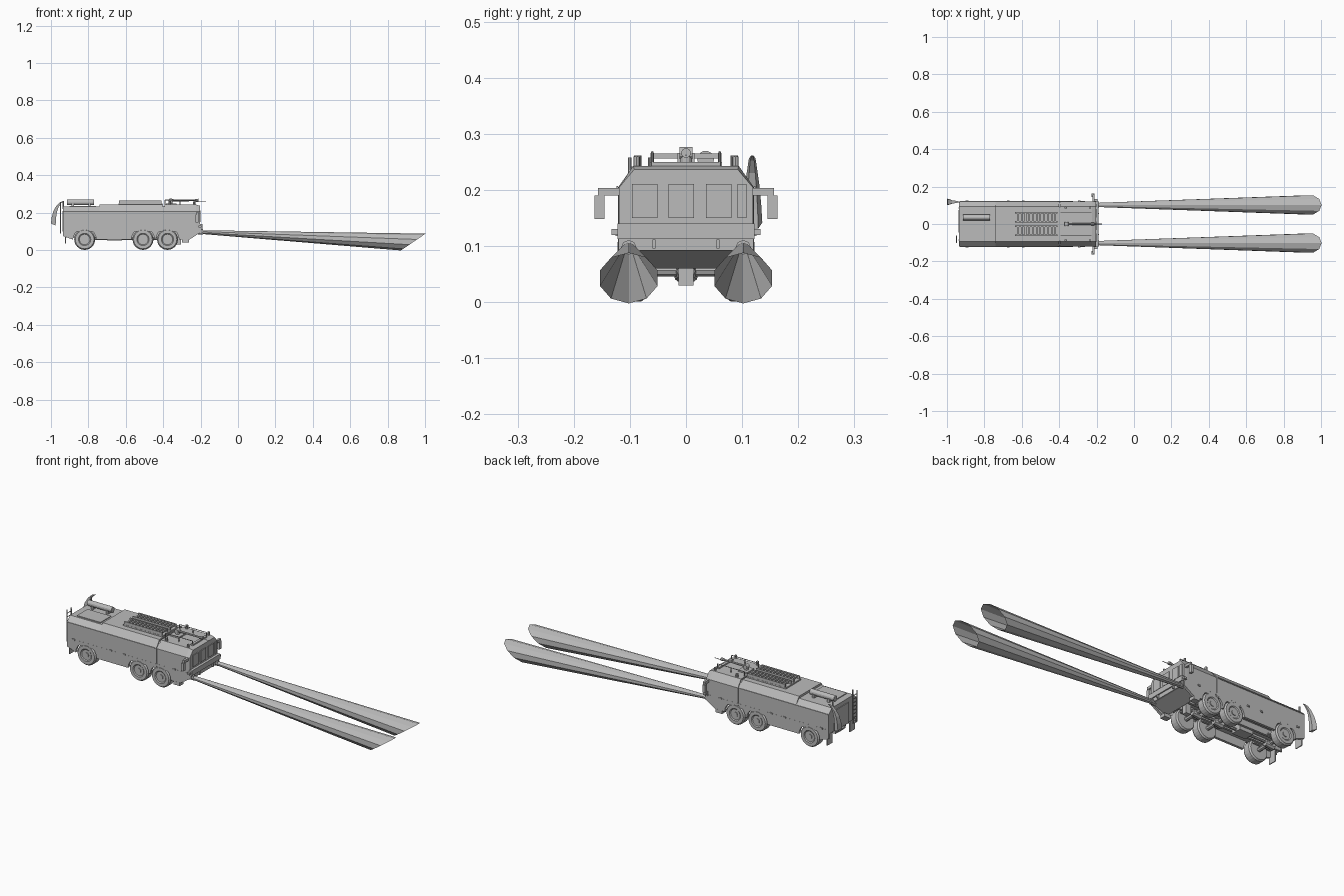
import bpy, bmesh, math
from mathutils import Vector

cube = bpy.data.objects.get("Cube")
if cube:
    bpy.data.objects.remove(cube)

grey = bpy.data.materials.new("plain grey")
grey.use_nodes = True
tone = (0.5, 0.5, 0.5, 1)
grey.diffuse_color = tone
grey.node_tree.nodes["Principled BSDF"].inputs["Base Color"].default_value = tone


def add(name, bm):
    bmesh.ops.recalc_face_normals(bm, faces=bm.faces)
    mesh = bpy.data.meshes.new(name)
    bm.to_mesh(mesh)
    bm.free()
    mesh.materials.append(grey)
    obj = bpy.data.objects.new(name, mesh)
    bpy.context.collection.objects.link(obj)
    return obj


def loft(name, rings, caps=True):
    bm = bmesh.new()
    loops = [[bm.verts.new(p) for p in ring] for ring in rings]
    for a, b in zip(loops, loops[1:]):
        for i in range(len(a)):
            j = (i + 1) % len(a)
            bm.faces.new((a[i], a[j], b[j], b[i]))
    if caps:
        bm.faces.new(loops[0])
        bm.faces.new(loops[-1])
    return add(name, bm)


def box(name, x, y, z):
    return loft(name, [[(x[0], a, b) for a, b in
                        ((y[0], z[0]), (y[1], z[0]), (y[1], z[1]), (y[0], z[1]))],
                       [(x[1], a, b) for a, b in
                        ((y[0], z[0]), (y[1], z[0]), (y[1], z[1]), (y[0], z[1]))]])


def rod(name, a, b, r, r2=None, sides=8):
    a, b = Vector(a), Vector(b)
    turn = (b - a).to_track_quat("Z", "Y")
    rings = []
    for p, rad in ((a, r), (b, r if r2 is None else r2)):
        rings.append([p + turn @ Vector((rad * math.cos(t), rad * math.sin(t), 0))
                      for t in (math.tau * i / sides for i in range(sides))])
    return loft(name, rings)


def side_prism(name, profile, y0, y1):
    return loft(name, [[(x, y, z) for x, z in profile] for y in (y0, y1)])


def section(x, top, inset=0.0, low=0.1):
    half = [(0.121 - inset, low), (0.121 - inset, 0.205), (0.094 - inset, top)]
    return [(x, y, z) for y, z in half] + [(x, -y, z) for y, z in reversed(half)]


# Main body in sections with a narrow joint behind the cab
loft("rear_body", [section(-0.935, 0.232), section(-0.74, 0.232)])
loft("tank_body", [section(-0.74, 0.243), section(-0.402, 0.243)])
loft("cab_joint", [section(-0.402, 0.236, 0.004), section(-0.394, 0.236, 0.004)])
loft("cab", [section(-0.394, 0.243), section(-0.225, 0.243),
             section(-0.204, 0.237, 0.002)])

# Lower skirts with round wheel openings
axles = (-0.82, -0.508, -0.377)


def arch(x):
    pts = [(x + 0.062 * math.cos(t), 0.056 + 0.062 * math.sin(t))
           for t in (math.pi * i / 10 for i in range(10, -1, -1))]
    return [(px, min(pz, 0.114)) for px, pz in pts]


outline = [(-0.935, 0.122), (-0.935, 0.075)]
for x in axles:
    outline += arch(x)
outline += [(-0.26, 0.056), (-0.204, 0.092), (-0.204, 0.122)]
for s, side in ((1, "left"), (-1, "right")):
    side_prism(side + "_skirt", outline, s * 0.108, s * 0.1215)
    for x in axles:
        # Tyre with a recessed rim and a hub
        bm = bmesh.new()
        steps = 24
        shape = [(0.012, 0.118), (0.028, 0.118), (0.033, 0.122), (0.05, 0.122),
                 (0.056, 0.114), (0.056, 0.08), (0.05, 0.072), (0.012, 0.072)]
        rings = [[bm.verts.new((x + r * math.cos(t), s * y, 0.057 + r * math.sin(t)))
                  for t in (math.tau * i / steps for i in range(steps))]
                 for r, y in shape]
        for a, b in zip(rings, rings[1:]):
            for i in range(steps):
                j = (i + 1) % steps
                bm.faces.new((a[i], a[j], b[j], b[i]))
        bm.faces.new(rings[0])
        bm.faces.new(rings[-1])
        add(side + "_wheel", bm)
        rod(side + "_hub", (x, s * 0.115, 0.057), (x, s * 0.122, 0.057), 0.014, sides=12)
    # Frame rail, mud flap, steps and side locker trim
    box(side + "_frame_rail", (-0.92, -0.27), sorted((s * 0.03, s * 0.042)), (0.068, 0.1))
    box(side + "_mud_flap", (-0.925, -0.92), sorted((s * 0.075, s * 0.118)), (0.035, 0.1))
    box(side + "_cab_step", (-0.3, -0.262), sorted((s * 0.09, s * 0.122)), (0.04, 0.058))
    box(side + "_waist_trim", (-0.93, -0.41), sorted((s * 0.121, s * 0.124)), (0.203, 0.207))
    for x in (-0.9, -0.68, -0.6, -0.3):
        box(side + "_marker_lamp", (x, x + 0.014), sorted((s * 0.12, s * 0.126)),
            (0.118, 0.126))
    # Mirrors on arms
    box(side + "_mirror_arm", (-0.222, -0.21), sorted((s * 0.115, s * 0.157)), (0.19, 0.204))
    box(side + "_mirror", (-0.226, -0.212), sorted((s * 0.145, s * 0.163)), (0.148, 0.19))
    box(side + "_front_lamp", (-0.21, -0.195), sorted((s * 0.12, s * 0.133)), (0.12, 0.131))
    # Roof edge rails, beacons and aerials
    rod(side + "_roof_rail", (-0.39, s * 0.06, 0.268), (-0.23, s * 0.06, 0.268), 0.002)
    for x in (-0.39, -0.31, -0.23):
        rod(side + "_rail_post", (x, s * 0.06, 0.24), (x, s * 0.06, 0.268), 0.002)
    rod(side + "_beacon", (-0.365, s * 0.086, 0.24), (-0.365, s * 0.086, 0.262), 0.007)
    rod(side + "_work_lamp", (-0.235, s * 0.088, 0.24), (-0.235, s * 0.088, 0.26), 0.006)
    rod(side + "_rear_post", (-0.935, s * 0.085, 0.22), (-0.935, s * 0.085, 0.262), 0.004)
    # Bumper nozzles and their long sprays, open at the slanted far end
    rod(side + "_spray_nozzle", (-0.215, s * 0.102, 0.097), (-0.188, s * 0.102, 0.097), 0.014)
    near, far = [], []
    for i in range(10):
        t = math.tau * (i + 0.5) / 10
        c, d = math.cos(t), math.sin(t)
        near.append((-0.19, s * 0.102 + 0.012 * c, 0.096 + 0.01 * d))
        far.append((0.937 + 0.066 * d, s * 0.102 + 0.054 * c, 0.043 + 0.045 * d))
    loft(side + "_spray", [near, far], caps=False)

# Cab front: windscreen panes, brow, bumper and sloped belly plate
for y in (-0.0735, -0.0085, 0.0585, 0.1):
    wide = 0.0225 if y < 0.09 else 0.008
    box("windscreen_pane", (-0.206, -0.200), (y - wide, y + wide), (0.15, 0.211))
box("bumper", (-0.215, -0.19), (-0.122, 0.122), (0.113, 0.14))
box("lower_bumper", (-0.225, -0.196), (-0.12, 0.12), (0.092, 0.114))
side_prism("belly_plate", [(-0.2, 0.094), (-0.29, 0.06), (-0.29, 0.1), (-0.2, 0.1)],
           -0.108, 0.108)
for y in (-0.057, 0.057):
    box("bumper_hook", (-0.2, -0.186), (y - 0.003, y + 0.003), (0.096, 0.112))

# Underside: axles, differentials, drive shaft and tanks
for x in axles:
    rod("axle", (x, -0.09, 0.057), (x, 0.09, 0.057), 0.011)
    rod("differential", (x - 0.024, 0, 0.055), (x + 0.024, 0, 0.055), 0.024, 0.016, 10)
    for s in (-1, 1):
        box("leaf_spring", (x - 0.05, x + 0.05), (s * 0.052 - 0.006, s * 0.052 + 0.006),
            (0.066, 0.074))
rod("drive_shaft", (-0.82, 0, 0.06), (-0.32, 0, 0.06), 0.007)
box("gearbox", (-0.7, -0.62), (-0.028, 0.028), (0.05, 0.1))
box("sump", (-0.335, -0.305), (-0.013, 0.013), (0.03, 0.1))

# Roof: raised deck, paired ladders and hose reel
box("roof_deck", (-0.64, -0.405), (-0.064, 0.064), (0.24, 0.25))
for s in (-1, 1):
    for y in (0.012, 0.06):
        box("ladder_rail", (-0.635, -0.41), (s * y - 0.003, s * y + 0.003), (0.25, 0.266))
    for i in range(11):
        x = -0.625 + i * 0.02
        box("ladder_rung", (x, x + 0.009), sorted((s * 0.012, s * 0.06)), (0.256, 0.265))
box("rear_hatch", (-0.9, -0.76), (-0.085, 0.005), (0.23, 0.236))
rod("rear_cylinder", (-0.915, 0.035, 0.255), (-0.77, 0.035, 0.255), 0.015, sides=14)
for x in (-0.89, -0.8):
    box("cylinder_cradle", (x, x + 0.012), (0.018, 0.052), (0.228, 0.25))

# Roof water cannon
box("cannon_base", (-0.385, -0.33), (-0.03, 0.03), (0.24, 0.25))
rod("cannon_pivot", (-0.36, 0, 0.245), (-0.36, 0, 0.268), 0.011, sides=12)
rod("cannon_head", (-0.36, -0.012, 0.266), (-0.36, 0.012, 0.266), 0.011, sides=12)
rod("cannon_barrel", (-0.36, 0, 0.266), (-0.23, 0, 0.266), 0.006, 0.0045)
rod("cannon_tip", (-0.23, 0, 0.266), (-0.21, 0, 0.266), 0.007, 0.009)
rod("cannon_sight", (-0.21, 0, 0.262), (-0.172, 0, 0.262), 0.0015)
box("roof_light_bar", (-0.24, -0.226), (-0.06, 0.06), (0.242, 0.25))

# Rear: door panel, ladder and curved side jet
box("rear_door", (-0.939, -0.934), (-0.045, 0.075), (0.1, 0.21))
for y in (-0.1, -0.065):
    rod("rear_ladder_rail", (-0.949, y, 0.09), (-0.949, y, 0.258), 0.003)
for i in range(8):
    z = 0.1 + i * 0.02
    rod("rear_ladder_rung", (-0.949, -0.1, z), (-0.949, -0.065, z), 0.002, sides=6)
path = [(-0.932, 0.262, 0.002), (-0.952, 0.256, 0.006), (-0.972, 0.236, 0.009),
        (-0.987, 0.208, 0.013), (-0.996, 0.175, 0.016), (-1.0, 0.142, 0.018)]
loft("rear_side_jet", [[(x, 0.118 - w, z), (x, 0.118 + w, z),
                        (x + w * 1.4, 0.118 + w * 0.6, z - w * 0.6),
                        (x + w * 1.4, 0.118 - w * 0.6, z - w * 0.6)] for x, z, w in path])
